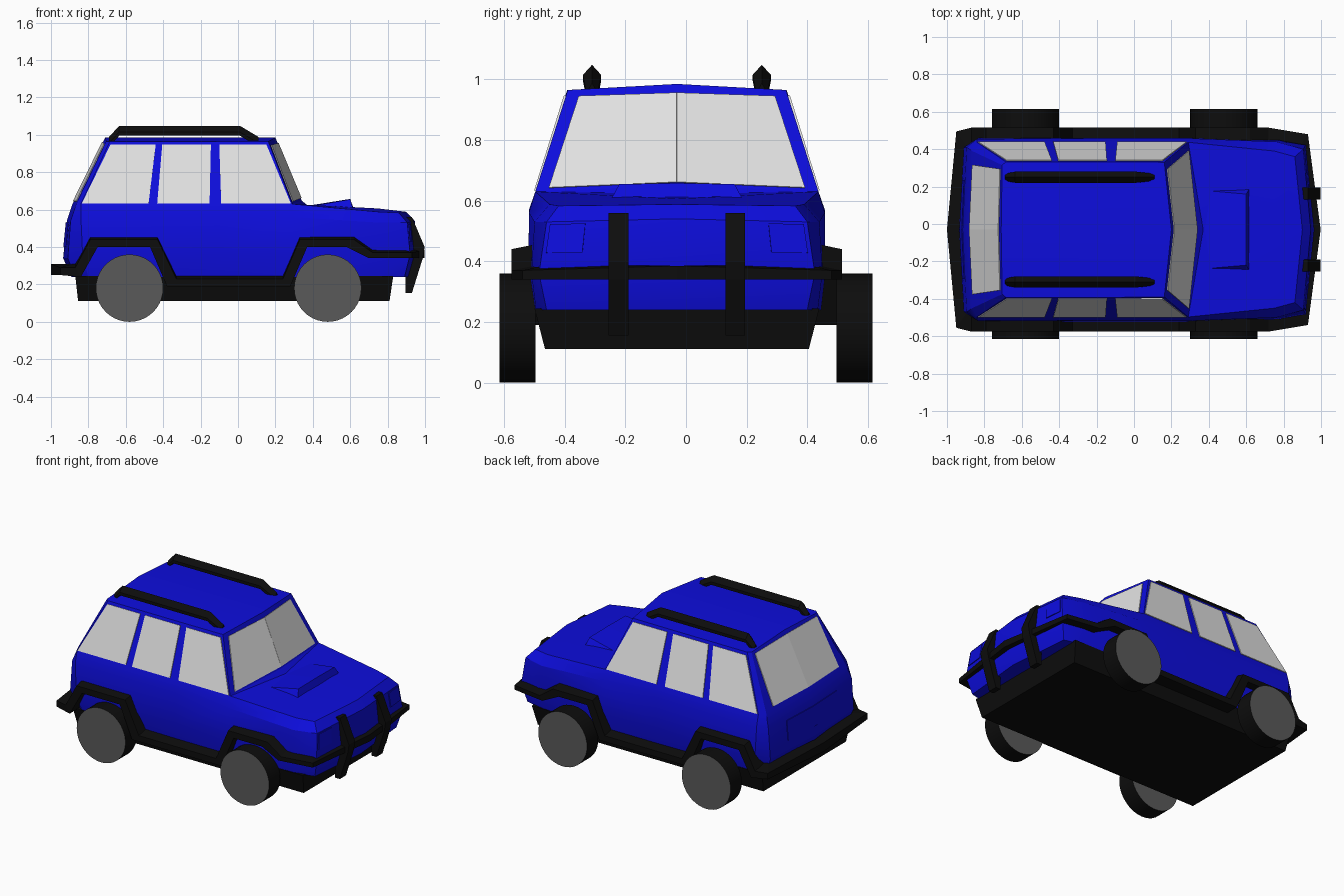
import bpy, bmesh, math
from mathutils import Vector

if "Cube" in bpy.data.objects:
    bpy.data.objects.remove(bpy.data.objects["Cube"])


def material(name, rgb):
    m = bpy.data.materials.new(name)
    m.use_nodes = True
    m.diffuse_color = (*rgb, 1)
    bsdf = m.node_tree.nodes["Principled BSDF"]
    bsdf.inputs["Base Color"].default_value = (*rgb, 1)
    bsdf.inputs["Roughness"].default_value = 0.8
    return m


BLUE = material("blue_paint", (0.004, 0.004, 0.72))
BLACK = material("black_trim", (0.004, 0.004, 0.004))
GLASS = material("pale_glass", (0.75, 0.75, 0.75))
GREY = material("wheel_grey", (0.1, 0.1, 0.1))
MID = -0.03  # y of the body's centre plane


def finish(name, bm, mat, y=MID, smooth=None):
    bmesh.ops.recalc_face_normals(bm, faces=bm.faces[:])
    me = bpy.data.meshes.new(name)
    bm.to_mesh(me)
    bm.free()
    ob = bpy.data.objects.new(name, me)
    bpy.context.collection.objects.link(ob)
    ob.location.y = y
    me.materials.append(mat)
    if smooth:
        bpy.ops.object.select_all(action='DESELECT')
        ob.select_set(True)
        bpy.context.view_layer.objects.active = ob
        bpy.ops.object.shade_smooth_by_angle(angle=math.radians(smooth))
    return ob


def build(name, verts, faces, mat, mirror=True, y=MID, smooth=None):
    """Mesh from points and faces, optionally mirrored across the centre plane."""
    bm = bmesh.new()
    for s in ((1, -1) if mirror else (1,)):
        vs = [bm.verts.new((p[0], p[1] * s, p[2])) for p in verts]
        for f in faces:
            bm.faces.new([vs[i] for i in f])
    bmesh.ops.remove_doubles(bm, verts=bm.verts[:], dist=0.0005)
    return finish(name, bm, mat, y, smooth)


def loft(sections, caps=True):
    """Points and faces joining equal closed sections."""
    n = len(sections[0])
    verts = [p for s in sections for p in s]
    faces = [(i * n + j, i * n + (j + 1) % n, (i + 1) * n + (j + 1) % n, (i + 1) * n + j)
             for i in range(len(sections) - 1) for j in range(n)]
    if caps:
        faces += [tuple(range(n)), tuple(range(len(verts) - n, len(verts)))]
    return verts, faces


def plate(name, pts, outward, mat, mirror=True):
    """Thin plate lying just proud of a surface."""
    pts = [Vector(p) for p in pts]
    n = (pts[2] - pts[0]).cross(pts[3] - pts[1]).normalized()
    if n.dot(Vector(outward)) < 0:
        n = -n
    v, f = loft([[p - n * 0.003 for p in pts], [p + n * 0.005 for p in pts]])
    return build(name, v, f, mat, mirror)


# Body shell: half outlines from rear centre to front centre, by level
levels = [
    [(-.89, 0, .24), (-.87, .42, .24), (-.80, .465, .24), (-.1, .475, .24),
     (.29, .475, .24), (.75, .465, .24), (.89, .43, .24), (.93, 0, .24)],
    [(-.935, 0, .34), (-.91, .44, .34), (-.83, .49, .34), (-.1, .49, .36),
     (.29, .49, .36), (.78, .48, .36), (.92, .455, .36), (.965, 0, .36)],
    [(-.915, 0, .54), (-.895, .44, .54), (-.84, .485, .56), (-.1, .488, .57),
     (.29, .488, .56), (.76, .47, .53), (.905, .43, .53), (.945, 0, .54)],
    [(-.885, 0, .63), (-.865, .42, .63), (-.84, .467, .63), (-.1, .467, .63),
     (.29, .467, .63), (.75, .42, .588), (.86, .39, .583), (.90, 0, .588)],
]
v = [p for lv in levels for p in lv]
f = [(k * 8 + i, k * 8 + i + 1, k * 8 + i + 9, k * 8 + i + 8) for k in range(3) for i in range(7)]
f.append(tuple(range(8)))
# hood
v += [(.37, 0, .622), (.75, 0, .606), (.34, 0, .65)]
f += [(28, 29, 33, 32), (29, 30, 31, 33), (28, 32, 34)]
# cabin
v += [(-.71, 0, .985), (-.705, .345, .965), (-.685, .362, .965), (-.1, .362, .965),
      (.162, .36, .965), (.2, 0, .985), (-.1, 0, .985)]
f += [(24, 25, 36, 35), (25, 26, 37, 36), (26, 27, 38, 37), (27, 28, 39, 38),
      (28, 34, 40, 39), (35, 36, 37, 38, 41), (38, 39, 40, 41)]
body = build("body", v, f, BLUE, smooth=24)


# Glass
def side(x, z):
    return (x, .467 - (z - .63) * .3134, z)


panes = {"rear_quarter_window": (-.835, -.478, -.44, -.682),
         "rear_door_window": (-.432, -.152, -.145, -.405),
         "front_door_window": (-.09, .282, .152, -.10)}
for name, (a, b, c, d) in panes.items():
    plate(name, [side(a, .632), side(b, .632), side(c, .946), side(d, .946)], (0, 1, 0), GLASS)


def patch(quad, uvs):
    a, b, c, d = [Vector(q) for q in quad]
    return [a.lerp(b, u).lerp(d.lerp(c, u), w) for u, w in uvs]


windscreen = [v[34], v[28], v[39], v[40]]
plate("windscreen", patch(windscreen, [(0, .03), (.91, .03), (.88, .93), (0, .91)]), (1, 0, 1), GLASS)
rear_quad = [v[24], v[25], v[36], v[35]]
plate("rear_window", patch(rear_quad, [(0, .04), (.83, .04), (.93, .95), (0, .93)]), (-1, 0, 1), GLASS)

# Painted panels: headlight covers and tailgate panel
nose = [v[23], v[22], v[14], v[15]]
plate("headlight_cover", patch(nose, [(.7, .05), (.97, .05), (.97, .6), (.7, .6)]), (1, 0, 0), BLUE)
tail = [v[8], v[9], v[17], v[16]]
plate("tailgate_panel", patch(tail, [(0, .3), (.6, .3), (.6, .95), (0, .95)]), (-1, 0, 0), BLUE)

# Hood scoop
build("hood_scoop",
      [(.37, 0, .62), (.37, .21, .615), (.60, .19, .655), (.60, 0, .657), (.62, .225, .59), (.62, 0, .6)],
      [(0, 1, 2, 3), (3, 2, 4, 5), (1, 4, 2), (0, 5, 4, 1)], BLUE)

# Bumper and wheel-arch trim: upper x, z, lower x, z, outer y
trim = [(-1, .31, -1, .25, 0), (-.95, .31, -.95, .25, .525), (-.87, .31, -.84, .24, .545),
        (-.79, .46, -.75, .40, .545), (-.43, .46, -.47, .40, .545), (-.33, .25, -.38, .19, .545),
        (.24, .25, .28, .19, .545), (.33, .46, .37, .40, .545), (.62, .46, .58, .40, .545),
        (.72, .39, .70, .34, .545), (.93, .39, .93, .34, .51), (.998, .385, .998, .34, 0)]
sections = []
for xh, zh, xl, zl, y in trim:
    k = 0.93 if abs(xh) > 0.9 else 1
    drop = 0.02 if y else 0
    sections.append([(xh, y, zh - drop), (xl, y, zl), (xl * k, y * .82, zl), (xh * k, y * .82, zh)])
tv, tf = loft(sections, caps=False)
build("bumper_trim", tv, tf, BLACK)

# Chassis
build("chassis", *loft([
    [(-.855, -.435, .11), (.81, -.435, .11), (.81, .435, .11), (-.855, .435, .11)],
    [(-.87, -.47, .245), (.83, -.47, .245), (.83, .47, .245), (-.87, .47, .245)]]),
    BLACK, mirror=False)

# Front guard bars
bar = [(.89, .56), (.93, .56), (.998, .40), (.988, .34), (.93, .155), (.895, .155), (.895, .35)]
build("guard_bars", *loft([[(x, y, z) for x, z in bar] for y in (.16, .225)]), BLACK)

# Roof rails with a ridged top
rail = []
for x, z, w in [(-.69, .955, .018), (-.635, 1.015, .03), (.01, 1.015, .03), (.11, .955, .018)]:
    rail.append([(x, .28 - w, z - .02), (x, .28 + w, z - .02), (x, .28 + w, z),
                 (x, .28, z + .033), (x, .28 - w, z)])
build("roof_rails", *loft(rail), BLACK)

# Wheels: black tread with grey faces
for end, x in (("front", .48), ("rear", -.58)):
    for hand, y in (("left", .556), ("right", -.556)):
        bm = bmesh.new()
        bmesh.ops.create_cone(bm, cap_ends=True, segments=40, radius1=.18, radius2=.18, depth=.118)
        for p in bm.verts:
            p.co = (p.co.x + x, p.co.z, p.co.y + .18)
        wheel = finish(f"{end}_{hand}_wheel", bm, BLACK, y, smooth=40)
        wheel.data.materials.append(GREY)
        for face in wheel.data.polygons:
            face.material_index = int(abs(face.normal.y) > .9)
